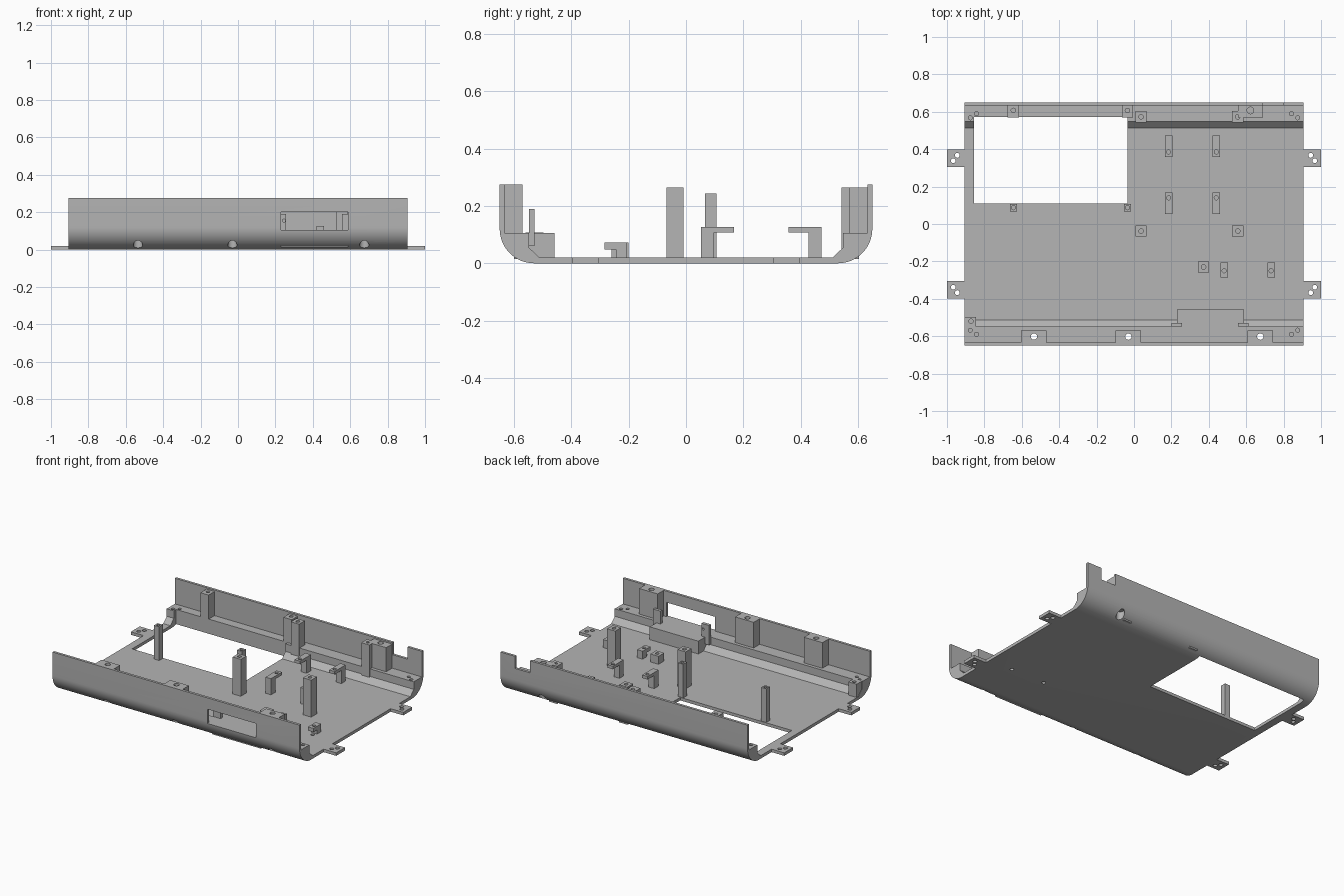
import bpy, bmesh, math

cube = bpy.data.objects.get("Cube")
if cube:
    bpy.data.objects.remove(cube, do_unlink=True)

GREY = (0.46, 0.46, 0.46, 1)
mat = bpy.data.materials.new("plain grey plastic")
mat.use_nodes = True
mat.diffuse_color = GREY
mat.node_tree.nodes["Principled BSDF"].inputs["Base Color"].default_value = GREY

FLOOR, LEDGE, TOP = 0.02, 0.105, 0.275
END, DEPTH, INNER, RADIUS = 0.907, 0.65, 0.633, 0.12


def make(name, bm):
    bmesh.ops.recalc_face_normals(bm, faces=bm.faces)
    mesh = bpy.data.meshes.new(name)
    bm.to_mesh(mesh)
    bm.free()
    mesh.materials.append(mat)
    ob = bpy.data.objects.new(name, mesh)
    bpy.context.collection.objects.link(ob)
    return ob


def prism(name, profile, x0, x1):
    """Extrude a (y, z) profile along x."""
    bm = bmesh.new()
    face = bm.faces.new([bm.verts.new((x0, y, z)) for y, z in profile])
    out = bmesh.ops.extrude_face_region(bm, geom=[face])
    moved = [v for v in out["geom"] if isinstance(v, bmesh.types.BMVert)]
    bmesh.ops.translate(bm, verts=moved, vec=(x1 - x0, 0, 0))
    return make(name, bm)


def box(name, x0, x1, y0, y1, z0, z1):
    return prism(name, [(y0, z0), (y1, z0), (y1, z1), (y0, z1)], x0, x1)


def cut(ob, cutter):
    cutter.hide_render = True
    mod = ob.modifiers.new("cut", "BOOLEAN")
    mod.operation, mod.solver, mod.object = "DIFFERENCE", "EXACT", cutter
    bpy.context.view_layer.objects.active = ob
    bpy.ops.object.modifier_apply(modifier=mod.name)
    bpy.data.objects.remove(cutter, do_unlink=True)


def drill(ob, x, y, r, z0, z1):
    bm = bmesh.new()
    bmesh.ops.create_cone(bm, cap_ends=True, segments=20, radius1=r, radius2=r, depth=z1 - z0)
    bmesh.ops.translate(bm, verts=bm.verts, vec=(x, y, (z0 + z1) / 2))
    cut(ob, make("drill_cutter", bm))


# Shell: U section with rounded outer corners, inner ledges and chamfers
arc = []
for i in range(17):
    a = math.pi / 2 * i / 16
    arc.append((DEPTH - RADIUS + RADIUS * math.sin(a), RADIUS - RADIUS * math.cos(a)))
half = arc + [(DEPTH, TOP), (INNER, TOP), (INNER, LEDGE), (0.548, LEDGE), (0.548, 0.055), (0.512, FLOOR)]
shell = prism("shell", half + [(-y, z) for y, z in reversed(half)], -END, END)

# Floor opening, back wall notch and front window
cut(shell, box("opening_cutter", -0.855, -0.035, 0.11, 0.572, -0.1, 0.15))
cut(shell, box("notch_cutter", 0.69, 0.80, 0.6, 0.7, 0.195, 0.4))
cut(shell, box("window_cutter", 0.23, 0.587, -0.7, -0.6, LEDGE, 0.2))

# Ledge pilot holes in the four corners
for sx in (-1, 1):
    for sy in (-1, 1):
        for x, y in ((0.875, 0.568), (0.842, 0.59)):
            drill(shell, sx * x, sy * y, 0.011, 0.07, 0.15)

# Screw recess under the back wall and holes below the small clips
drill(shell, 0.62, 0.61, 0.026, -0.1, 0.07)
for x in (0.485, 0.735):
    drill(shell, x, -0.267, 0.012, -0.1, 0.1)

# Front wall screw bosses with counterbored holes from below
for i, x in enumerate((-0.535, -0.03, 0.675)):
    drill(shell, x, -0.602, 0.025, -0.1, 0.05)
    drill(shell, x, -0.602, 0.017, -0.1, 0.2)
    boss = box(f"front_boss_{i}", x - 0.068, x + 0.068, -0.638, -0.57, LEDGE, TOP)
    drill(boss, x, -0.602, 0.017, 0, 0.4)

# Back wall bosses
for i, (x, w) in enumerate(((-0.645, 0.03), (-0.035, 0.03), (0.622, 0.067))):
    boss = box(f"back_boss_{i}", x - w, x + w, 0.57, 0.638, LEDGE, 0.265)
    drill(boss, x, 0.607, 0.4 * min(w, 0.045), 0.2, 0.3)

# Square floor posts
for i, x in enumerate((0.038, 0.555)):
    for name, y in (("back", 0.573), ("middle", -0.038)):
        post = box(f"{name}_post_{i}", x - 0.03, x + 0.03, y - 0.03, y + 0.03, 0.015, 0.265)
        drill(post, x, y, 0.012, 0.2, 0.3)
for i, x in enumerate((-0.645, -0.035)):
    post = box(f"thin_post_{i}", x - 0.019, x + 0.019, 0.067, 0.106, 0.015, 0.243)
    drill(post, x, 0.087, 0.011, 0.2, 0.3)

# Hooked board supports, facing each other in pairs
for i, x in enumerate((0.185, 0.44)):
    for name, base, d in (("front", 0.053, 1), ("back", 0.472, -1)):
        pts = [(0, 0.015), (0.045, 0.015), (0.045, 0.107), (0.115, 0.107), (0.115, 0.127), (0, 0.127)]
        hook = prism(f"{name}_hook_{i}", [(base + d * y, z) for y, z in pts], x - 0.02, x + 0.02)
        drill(hook, x, base + d * 0.087, 0.011, 0.09, 0.15)

# Small clips and the block beside them
for i, x in enumerate((0.482, 0.733)):
    pts = [(-0.205, 0.015), (-0.245, 0.015), (-0.245, 0.048), (-0.285, 0.048), (-0.285, 0.073), (-0.205, 0.073)]
    clip = prism(f"small_clip_{i}", pts, x - 0.02, x + 0.02)
    drill(clip, x, -0.25, 0.011, 0.06, 0.1)
block = box("small_block", 0.342, 0.402, -0.26, -0.2, 0.015, 0.073)
drill(block, 0.372, -0.23, 0.012, 0.04, 0.1)

# Shelf behind the window with two upright tabs
box("window_shelf", 0.23, 0.587, -0.6, -0.458, 0.015, LEDGE)
for i, x in enumerate((0.228, 0.585)):
    tab = box(f"window_tab_{i}", x - 0.028, x + 0.028, -0.548, -0.528, 0.06, 0.19)
    bm = bmesh.new()
    bmesh.ops.create_cone(bm, cap_ends=True, segments=16, radius1=0.008, radius2=0.008, depth=0.1)
    for v in bm.verts:
        v.co = (v.co.x + 0.245 + i * 0.325, v.co.z - 0.538, v.co.y + 0.155)
    cut(tab, make("tab_cutter", bm))

# Corner block by the front ledge
corner = box("corner_block", -0.905, -0.845, -0.56, -0.497, 0.015, 0.108)
drill(corner, -0.872, -0.52, 0.012, 0.08, 0.15)

# Mounting ears with two screw holes each
for side, sx in (("left", 1), ("right", -1)):
    for name, sy in (("back", 1), ("front", -1)):
        xs = sorted((sx * (END - 0.002), sx))
        ys = sorted((sy * 0.305, sy * 0.398))
        ear = box(f"{side}_{name}_ear", *xs, *ys, 0, FLOOR)
        for x, y in ((0.945, 0.367), (0.966, 0.338)):
            drill(ear, sx * x, sy * y, 0.013, -0.1, 0.1)

# Smooth the curved surfaces and keep the edges crisp
bpy.ops.object.select_all(action="DESELECT")
for ob in bpy.context.collection.objects:
    if ob.type == "MESH" and mat.name in ob.data.materials:
        ob.select_set(True)
bpy.context.view_layer.objects.active = shell
bpy.ops.object.shade_smooth_by_angle(angle=math.radians(30))
